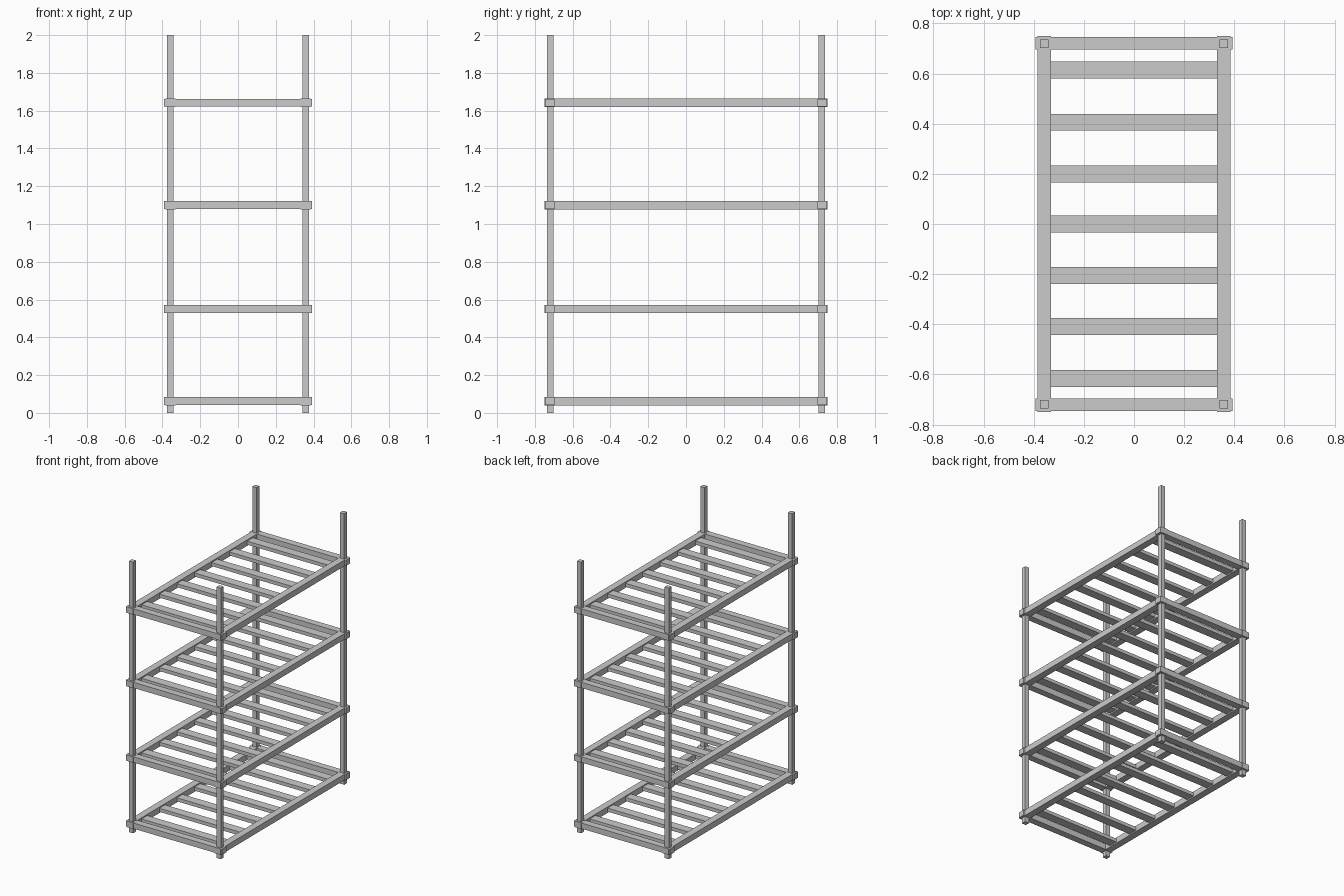
import bpy, bmesh

if "Cube" in bpy.data.objects:
    bpy.data.objects.remove(bpy.data.objects["Cube"])


def box(name, centre, size):
    """Axis-aligned box object."""
    mesh = bpy.data.meshes.new(name)
    bm = bmesh.new()
    bmesh.ops.create_cube(bm, size=1)
    bmesh.ops.scale(bm, vec=size, verts=bm.verts)
    bm.to_mesh(mesh)
    bm.free()
    obj = bpy.data.objects.new(name, mesh)
    obj.location = centre
    bpy.context.collection.objects.link(obj)
    return obj


POST_X, POST_Y = 0.358, 0.719
SHELF_Z = (0.062, 0.55, 1.10, 1.642)
SLAT_Y = (-0.616, -0.409, -0.206, 0, 0.2, 0.406, 0.614)
RAIL_H = 0.044

# Four full-height corner posts
for sx in (-1, 1):
    for sy in (-1, 1):
        box("corner_post", (sx * POST_X, sy * POST_Y, 1.0), (0.034, 0.034, 2.0))

for z in SHELF_Z:
    for s in (-1, 1):
        # Long side rails and short end rails, crossing at the corners
        box("side_rail", (s * POST_X, 0, z), (0.052, 1.5, RAIL_H))
        box("end_rail", (0, s * 0.721, z), (0.786, 0.051, RAIL_H - 0.002))
    # Shelf slats between the side rails
    for y in SLAT_Y:
        box("shelf_slat", (0, y, z), (0.68, 0.067, 0.026))
